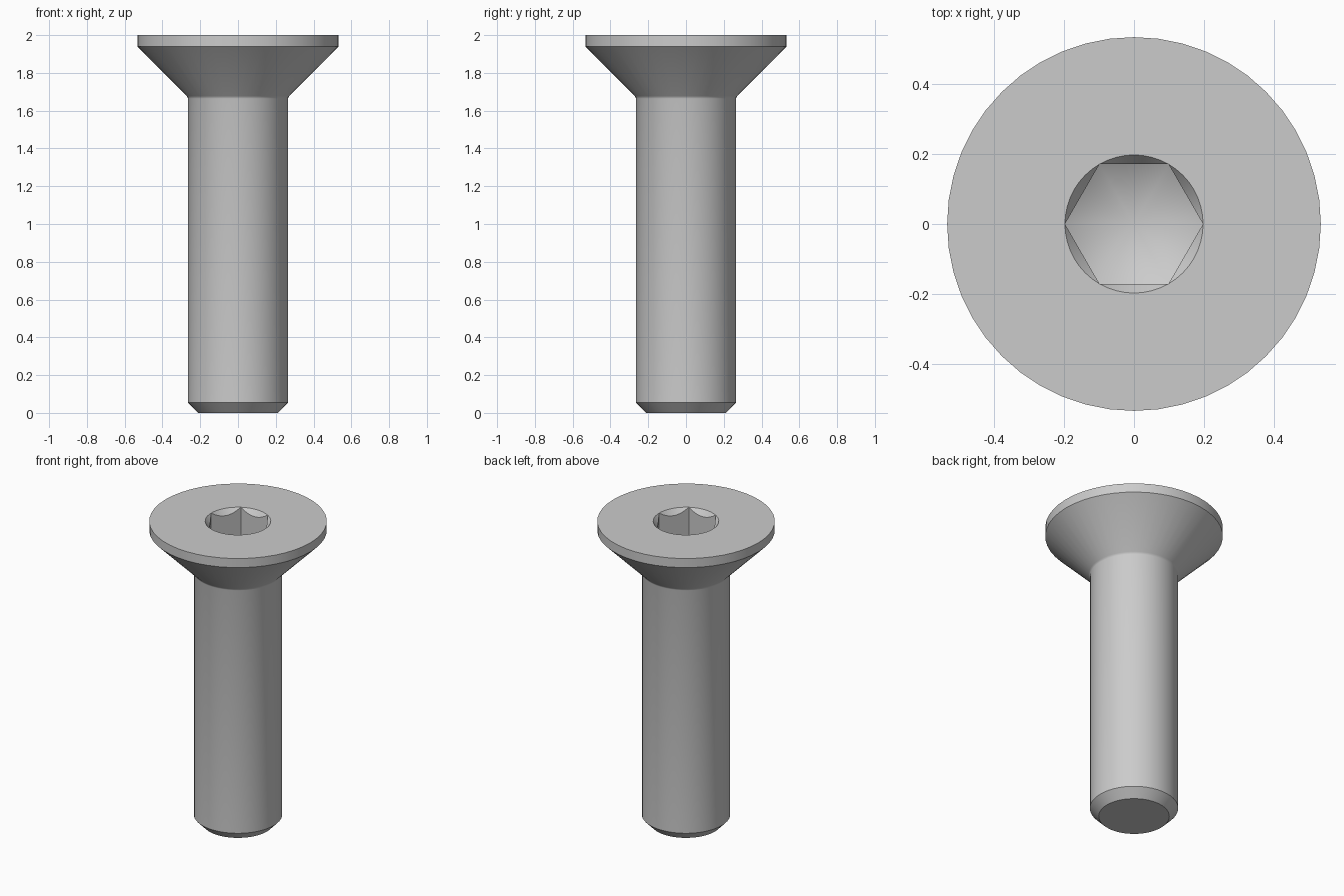
import bpy, bmesh
from math import sin, cos, tan, pi, radians

cube = bpy.data.objects.get("Cube")
if cube:
    bpy.data.objects.remove(cube)

SEGMENTS = 48
TOP = 2.0
SOCKET_R = 0.197       # corner radius of the hexagon socket
SOCKET_DEPTH = 0.2

steel = bpy.data.materials.new("grey steel")
steel.use_nodes = True
steel.diffuse_color = (0.6, 0.6, 0.6, 1)
steel.node_tree.nodes["Principled BSDF"].inputs["Base Color"].default_value = (0.6, 0.6, 0.6, 1)


def hex_radius(angle):
    """Distance from the axis to the hexagon side at an angle."""
    apothem = SOCKET_R * cos(pi / 6)
    return apothem / cos(angle % (pi / 3) - pi / 6)


def ring(bm, shape):
    """One loop of vertices; shape gives radius and height at each angle."""
    verts = []
    for i in range(SEGMENTS):
        a = 2 * pi * i / SEGMENTS
        r, z = shape(a)
        verts.append(bm.verts.new((r * cos(a), r * sin(a), z)))
    return verts


def hex_ring(height, slope):
    """Hexagon loop lying on a cone, which gives the scalloped edges."""
    def shape(a):
        r = hex_radius(a)
        return r, height - (SOCKET_R - r) * slope
    return shape


# Outer profile: tip chamfer, shank, neck fillet, countersunk head, rim
profile = [(0.212, 0), (0.265, 0.055), (0.265, 1.664), (0.267, 1.671),
           (0.272, 1.678), (0.533, 1.94), (0.533, TOP), (SOCKET_R, TOP)]
shapes = [lambda a, p=p: p for p in profile]

# Socket: conical lead-in, flat walls, conical floor
floor_slope = tan(radians(30))
shapes.append(hex_ring(TOP, 1.37))
shapes.append(hex_ring(TOP - SOCKET_DEPTH, floor_slope))

bm = bmesh.new()
rings = [ring(bm, s) for s in shapes]
for low, high in zip(rings, rings[1:]):
    for i in range(SEGMENTS):
        j = (i + 1) % SEGMENTS
        bm.faces.new((low[i], low[j], high[j], high[i]))

# Flat tip and the point of the drilled floor
bm.faces.new(rings[0][::-1])
point = bm.verts.new((0, 0, TOP - SOCKET_DEPTH - SOCKET_R * floor_slope))
for i in range(SEGMENTS):
    bm.faces.new((rings[-1][i], rings[-1][(i + 1) % SEGMENTS], point))

bmesh.ops.remove_doubles(bm, verts=bm.verts[:], dist=0.0001)
bmesh.ops.recalc_face_normals(bm, faces=bm.faces[:])
mesh = bpy.data.meshes.new("countersunk_screw")
bm.to_mesh(mesh)
bm.free()
mesh.materials.append(steel)

screw = bpy.data.objects.new("countersunk_screw", mesh)
bpy.context.collection.objects.link(screw)
for other in bpy.context.selected_objects:
    other.select_set(False)
screw.select_set(True)
bpy.context.view_layer.objects.active = screw
bpy.ops.object.shade_smooth_by_angle(angle=radians(30))
